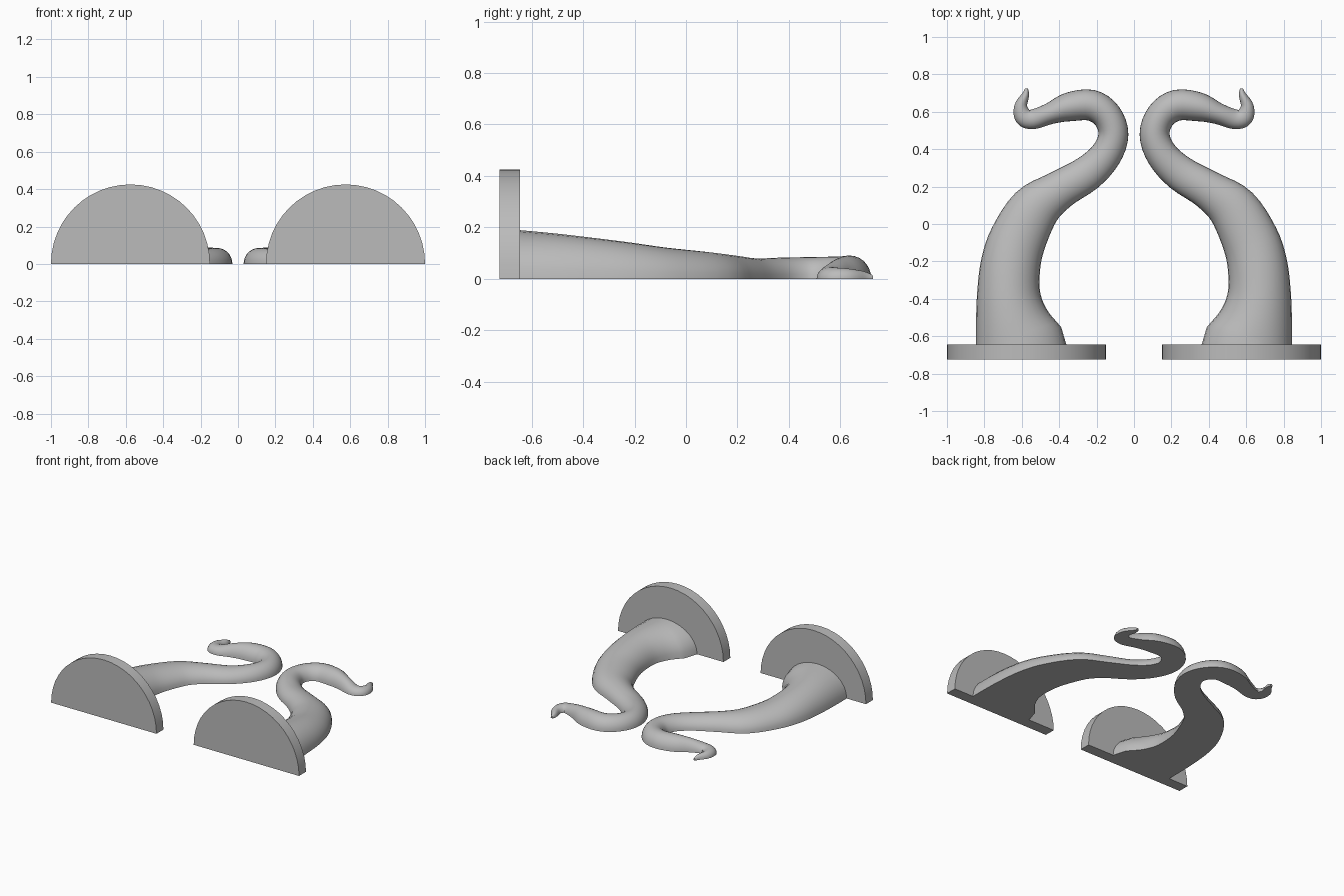
import bpy, bmesh, math
from mathutils import Vector

cube = bpy.data.objects.get("Cube")
if cube:
    bpy.data.objects.remove(cube, do_unlink=True)

grey = bpy.data.materials.new("plain_grey")
grey.use_nodes = True
colour = (0.5, 0.5, 0.5, 1)
grey.diffuse_color = colour
grey.node_tree.nodes["Principled BSDF"].inputs["Base Color"].default_value = colour


def finish(bm, name, angle):
    """Turn the mesh into a smooth-shaded object mirrored across x = 0."""
    bmesh.ops.recalc_face_normals(bm, faces=bm.faces)
    mesh = bpy.data.meshes.new(name)
    bm.to_mesh(mesh)
    bm.free()
    mesh.materials.append(grey)
    obj = bpy.data.objects.new(name, mesh)
    bpy.context.collection.objects.link(obj)
    bpy.ops.object.select_all(action="DESELECT")
    obj.select_set(True)
    bpy.context.view_layer.objects.active = obj
    bpy.ops.object.shade_smooth_by_angle(angle=math.radians(angle))
    mirror = obj.modifiers.new("mirror", "MIRROR")
    mirror.use_mirror_merge = False
    return obj


def arc(steps):
    """Points of an upper half circle, from +x round to -x."""
    return [(math.cos(math.pi * i / steps), math.sin(math.pi * i / steps))
            for i in range(steps + 1)]


def catmull(a, b, c, d, t):
    return 0.5 * (2 * b + (c - a) * t + (2 * a - 5 * b + 4 * c - d) * t ** 2
                  + (3 * b - a - 3 * c + d) * t ** 3)


def loft(rings, name, angle):
    """Skin a row of closed rings and cap both ends."""
    bm = bmesh.new()
    loops = [[bm.verts.new(p) for p in ring] for ring in rings]
    for a, b in zip(loops, loops[1:]):
        for i in range(len(a)):
            j = (i + 1) % len(a)
            bm.faces.new((a[i], a[j], b[j], b[i]))
    bm.faces.new(loops[0])
    bm.faces.new(loops[-1])
    return finish(bm, name, angle)


# Half-disc mounting plates
RADIUS, CENTRE = 0.425, 0.575
loft([[(CENTRE + RADIUS * c, y, RADIUS * s) for c, s in arc(24)]
      for y in (-0.725, -0.645)], "mounting_plate", 30)

# Flat-bottomed curling tentacles: x, y, half width, height
stations = [Vector(s) for s in (
    (0.61, -0.65, 0.25, 0.19),
    (0.65, -0.52, 0.2, 0.178),
    (0.67, -0.38, 0.17, 0.162),
    (0.66, -0.22, 0.16, 0.142),
    (0.62, -0.08, 0.152, 0.122),
    (0.53, 0.08, 0.135, 0.105),
    (0.4, 0.18, 0.105, 0.092),
    (0.25, 0.27, 0.095, 0.08),
    (0.15, 0.37, 0.085, 0.083),
    (0.11, 0.48, 0.08, 0.085),
    (0.145, 0.58, 0.08, 0.087),
    (0.23, 0.635, 0.083, 0.09),
    (0.35, 0.625, 0.077, 0.09),
    (0.45, 0.59, 0.057, 0.075),
    (0.54, 0.56, 0.053, 0.05),
    (0.59, 0.575, 0.05, 0.045),
    (0.605, 0.63, 0.035, 0.04),
    (0.58, 0.69, 0.02, 0.03),
    (0.575, 0.725, 0.008, 0.015),
)]
STEPS = 4
ends = [stations[0]] + stations + [stations[-1]]
path = [catmull(*ends[i:i + 4], k / STEPS)
        for i in range(len(stations) - 1) for k in range(STEPS)]
path.append(stations[-1])

rings = []
for i, p in enumerate(path):
    ahead = path[min(i + 1, len(path) - 1)] - path[max(i - 1, 0)]
    side = Vector((ahead.y, -ahead.x)).normalized()
    if i == 0:
        side = Vector((1, 0))  # root lies flush against the plate
    rings.append([(p.x + side.x * p.z * c, p.y + side.y * p.z * c, p.w * s)
                  for c, s in arc(14)])
loft(rings, "tentacle", 40)
